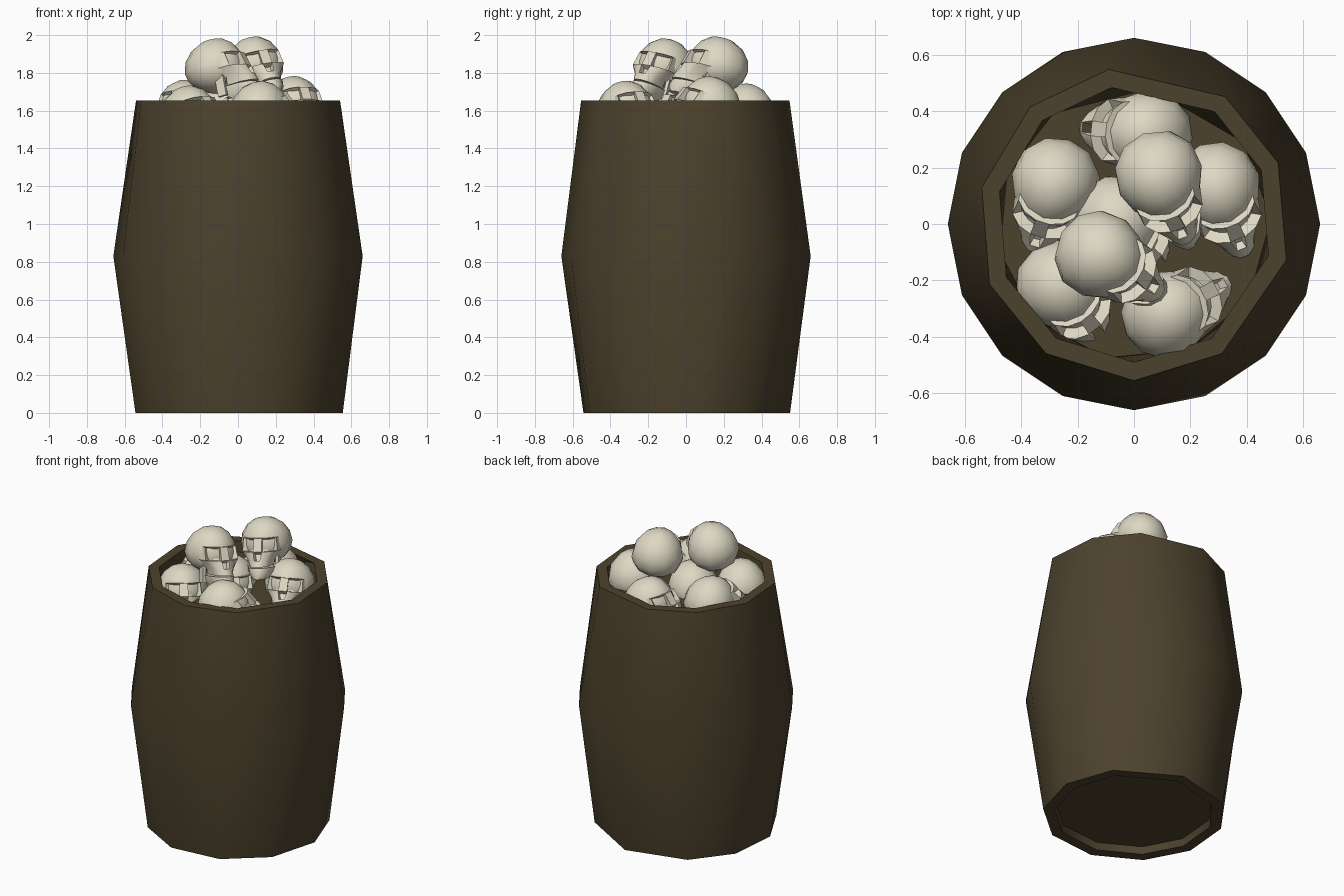
import bpy, bmesh, math
from mathutils import Matrix

if "Cube" in bpy.data.objects:
    bpy.data.objects.remove(bpy.data.objects["Cube"])


def material(name, rgb):
    m = bpy.data.materials.new(name)
    m.diffuse_color = (*rgb, 1)
    m.use_nodes = True
    m.node_tree.nodes["Principled BSDF"].inputs["Base Color"].default_value = m.diffuse_color
    return m


wood = material("dark_wood", (0.073, 0.054, 0.026))
bone = material("bone", (0.73, 0.69, 0.55))


def finish(bm, name, mat, angle):
    bmesh.ops.recalc_face_normals(bm, faces=bm.faces)
    me = bpy.data.meshes.new(name)
    bm.to_mesh(me)
    bm.free()
    me.materials.append(mat)
    ob = bpy.data.objects.new(name, me)
    bpy.context.collection.objects.link(ob)
    bpy.ops.object.select_all(action='DESELECT')
    ob.select_set(True)
    bpy.context.view_layer.objects.active = ob
    bpy.ops.object.shade_smooth_by_angle(angle=math.radians(angle))
    return ob


def stitch(bm, va, aa, vb, ab):
    """Join two rings with different corner angles, going round by angle."""
    aa, ab = aa + [aa[0] + 360], ab + [ab[0] + 360]
    i = j = 0
    while i < len(va) or j < len(vb):
        a, b = va[i % len(va)], vb[j % len(vb)]
        if j == len(vb) or (i < len(va) and aa[i + 1] <= ab[j + 1]):
            i += 1
            bm.faces.new((a, va[i % len(va)], b))
        else:
            j += 1
            bm.faces.new((a, vb[j % len(vb)], b))


# Barrel: uneven ten-sided ends, sixteen-sided belly, recessed lids
top_a = [23, 54.4, 99.3, 131.5, 166.5, 202.6, 235.8, 270, 304.2, 346.7]
low_a = [2, 36.5, 83, 126, 158, 192, 224, 258, 293.5, 327]
mid_a = [22.5 * i for i in range(16)]
layers = [(0.48, 0.05, low_a), (0.485, 0, low_a), (0.555, 0, low_a), (0.66, 0.83, mid_a),
          (0.555, 1.655, top_a), (0.49, 1.655, top_a), (0.485, 1.58, low_a)]
bm = bmesh.new()
rings = []
for r, z, angles in layers:
    rings.append([bm.verts.new((r * math.cos(math.radians(a)), r * math.sin(math.radians(a)), z))
                  for a in angles])
for k in range(len(layers) - 1):
    stitch(bm, rings[k], layers[k][2], rings[k + 1], layers[k + 1][2])
bm.faces.new(rings[0])
bm.faces.new(rings[-1])
finish(bm, "barrel", wood, 50)


def loft(bm, sections):
    """Rows of half-round sections (z, centre x, depth, half width); returns front faces by row."""
    rows, n = [], 8
    for z, x, d, w in sections:
        angles = [math.radians(-90 + 180 * i / (n - 1)) for i in range(n)]
        rows.append([bm.verts.new((x + d * max(0, math.cos(t)) ** 0.7, w * math.sin(t), z))
                     for t in angles])
    quads = [[bm.faces.new((p[i], p[i + 1], q[i + 1], q[i])) for i in range(n - 1)]
             for p, q in zip(rows, rows[1:])]
    for p, q in zip(rows, rows[1:]):
        bm.faces.new((p[-1], p[0], q[0], q[-1]))
    bm.faces.new(rows[0])
    bm.faces.new(rows[-1])
    return quads


def skull(name, loc, heading, pitch, roll=0):
    bm = bmesh.new()
    # cranium, long at the back and narrower toward the forehead
    bmesh.ops.create_uvsphere(bm, u_segments=12, v_segments=8, radius=1)
    for v in bm.verts:
        x, y, z = v.co
        v.co = ((0.15 if x > 0 else 0.18) * x, (0.155 - 0.025 * x) * y,
                (0.16 if z > 0 else 0.13) * z)
    # face with sunken eyes and nose
    face = loft(bm, [(0.045, 0.04, 0.12, 0.115), (-0.035, 0.06, 0.125, 0.122),
                     (-0.085, 0.08, 0.125, 0.08), (-0.125, 0.07, 0.15, 0.068)])
    # lower jaw
    loft(bm, [(-0.132, 0.03, 0.185, 0.088), (-0.165, 0.04, 0.185, 0.08),
              (-0.2, 0.08, 0.14, 0.05)])
    bmesh.ops.recalc_face_normals(bm, faces=bm.faces)
    for holes, sink in (([face[0][1], face[0][2]], 0.04), ([face[0][4], face[0][5]], 0.04),
                        ([face[1][3]], 0.03)):
        bmesh.ops.inset_region(bm, faces=holes, thickness=0.01, depth=-sink)
    # jaw branches
    for s in (-1, 1):
        bmesh.ops.create_cube(bm, size=1, matrix=Matrix.Translation((0.045, s * 0.088, -0.11))
                              @ Matrix.Diagonal((0.05, 0.02, 0.14, 1)))
    ob = finish(bm, name, bone, 40)
    ob.matrix_world = (Matrix.Translation(loc)
                       @ Matrix.Rotation(math.radians(heading), 4, 'Z')
                       @ Matrix.Rotation(math.radians(-pitch), 4, 'Y')
                       @ Matrix.Rotation(math.radians(roll), 4, 'X'))


# Pile of skulls: position, heading, upward pitch, roll
pile = [((0.095, 0.155, 1.835), -72, 16, 8), ((-0.105, -0.12, 1.825), -28, 16, -8),
        ((0.03, 0.32, 1.585), 174, 22, 0), ((-0.285, 0.13, 1.605), -108, 22, 0),
        ((0.30, 0.115, 1.625), -68, 22, 0), ((-0.25, -0.23, 1.575), -52, 22, 0),
        ((0.13, -0.31, 1.60), 28, 22, 0), ((-0.05, 0.0, 1.60), -45, 15, 0)]
for i, args in enumerate(pile):
    skull(f"skull_{i + 1}", *args)
